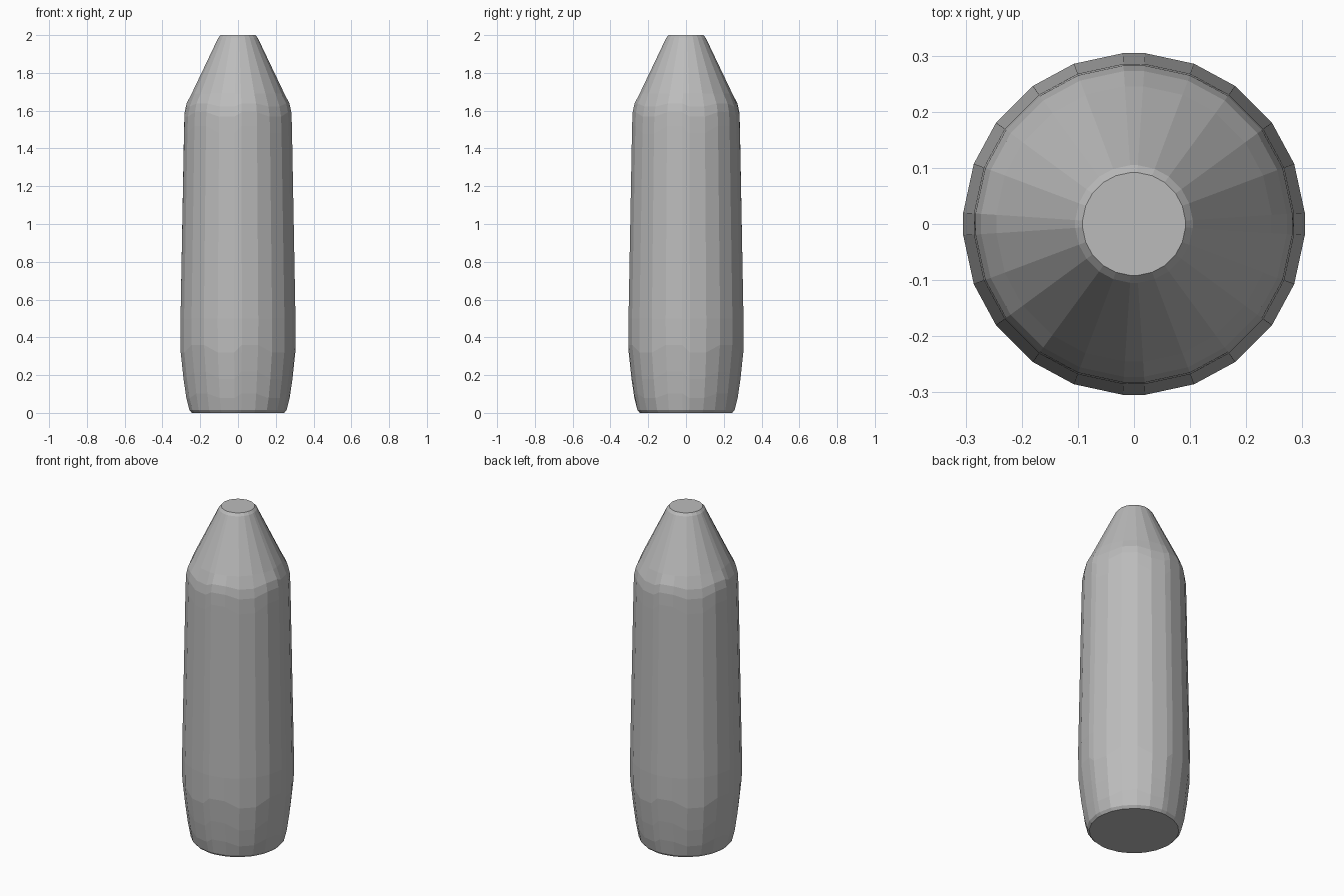
import bpy
import bmesh
import math

cube = bpy.data.objects.get("Cube")
if cube:
    bpy.data.objects.remove(cube, do_unlink=True)

# Plain grey surface
grey = bpy.data.materials.new("plain_grey")
grey.use_nodes = True
colour = (0.5, 0.5, 0.5, 1)
grey.diffuse_color = colour
grey.node_tree.nodes["Principled BSDF"].inputs["Base Color"].default_value = colour

# Wide panels with narrow ones facing the four sides
quadrant = [3.8, 20.6, 36.3, 53.7, 69.4, 86.2]
angles = [math.radians(90 * q + a) for q in range(4) for a in quadrant]

# Radius, height and scallop of each ring, from the base up
profile = [
    (0.245, 0.0, 0), (0.258, 0.015, 0), (0.274, 0.09, 0.012),
    (0.289, 0.2, 0.02), (0.304, 0.34, 0.02), (0.305, 0.5, 0),
    (0.286, 1.5, 0.02), (0.283, 1.58, 0.012), (0.273, 1.63, 0.008),
    (0.246, 1.69, 0), (0.105, 1.985, 0), (0.092, 2.0, 0),
]

# Faceted body with a tapered nose and flat ends
bm = bmesh.new()
rings = []
for radius, height, scallop in profile:
    rings.append([
        bm.verts.new((radius * math.cos(a), radius * math.sin(a),
                      height + scallop * (1 if (i // 2) % 2 else -1)))
        for i, a in enumerate(angles)])
count = len(angles)
for low, high in zip(rings, rings[1:]):
    for i in range(count):
        j = (i + 1) % count
        bm.faces.new((low[i], low[j], high[j], high[i]))
bm.faces.new(rings[0][::-1])
bm.faces.new(rings[-1])
bmesh.ops.recalc_face_normals(bm, faces=bm.faces)

mesh = bpy.data.meshes.new("tapered_body")
bm.to_mesh(mesh)
bm.free()
mesh.materials.append(grey)
body = bpy.data.objects.new("tapered_body", mesh)
bpy.context.collection.objects.link(body)
